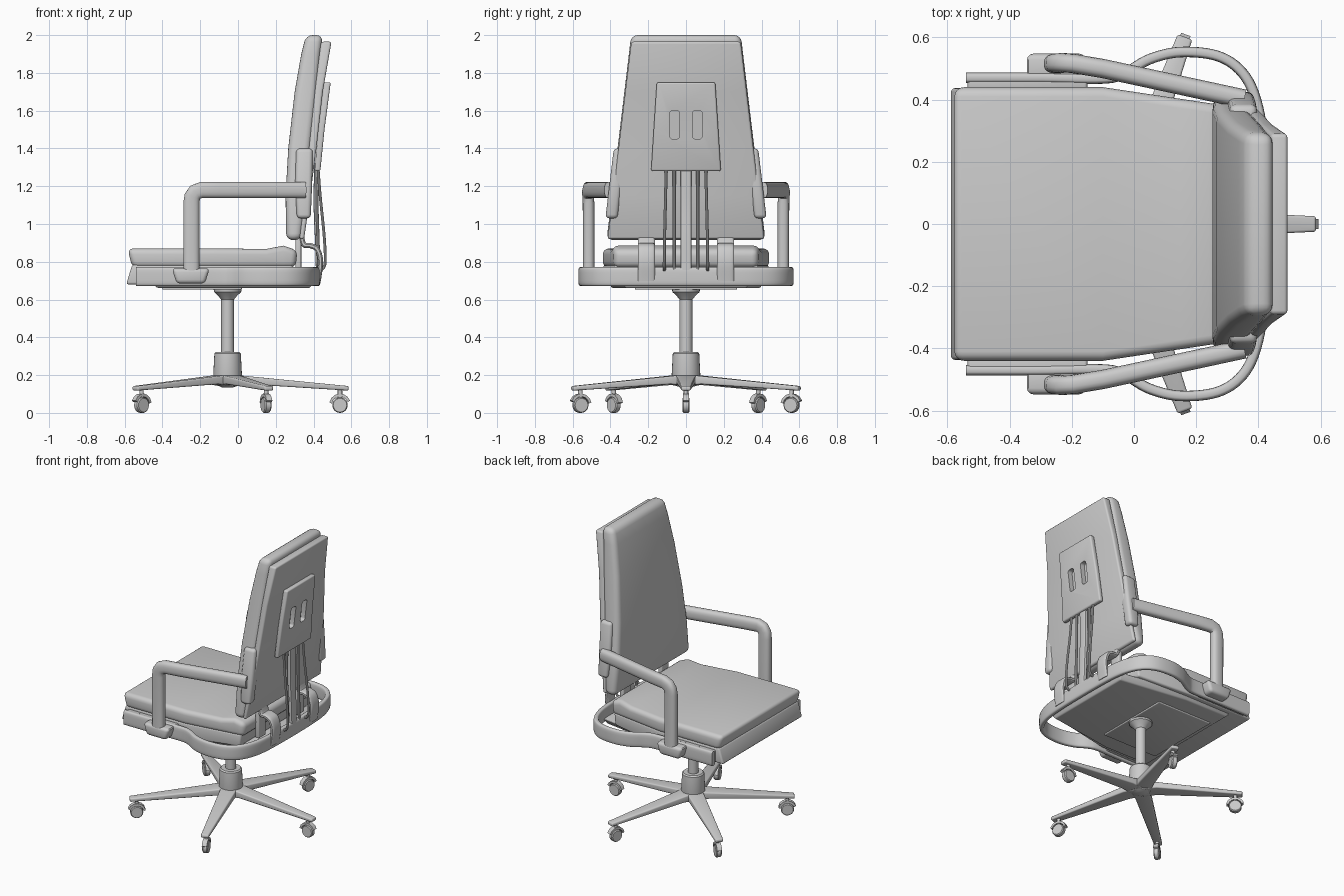
import bpy, bmesh, math
from mathutils import Vector, Matrix

if "Cube" in bpy.data.objects:
    bpy.data.objects.remove(bpy.data.objects["Cube"])

I = Matrix()


def finish(name, verts, faces, bevel=0, seg=3, mirror=False, m=I, cutters=(), angle=35):
    me = bpy.data.meshes.new(name)
    me.from_pydata([m @ Vector(v) for v in verts], [], faces)
    bm = bmesh.new()
    bm.from_mesh(me)
    bmesh.ops.recalc_face_normals(bm, faces=bm.faces)
    bm.to_mesh(me)
    bm.free()
    ob = bpy.data.objects.new(name, me)
    bpy.context.collection.objects.link(ob)
    if bevel:
        b = ob.modifiers.new("bevel", 'BEVEL')
        b.width, b.segments, b.limit_method = bevel, seg, 'ANGLE'
        b.angle_limit = math.radians(30)
    for c in cutters:
        d = ob.modifiers.new("cut", 'BOOLEAN')
        d.operation, d.object = 'DIFFERENCE', c
    if mirror:
        ob.modifiers.new("mirror", 'MIRROR').use_axis = (False, True, False)
    bpy.ops.object.select_all(action='DESELECT')
    ob.select_set(True)
    bpy.context.view_layer.objects.active = ob
    bpy.ops.object.convert(target='MESH')
    bpy.ops.object.shade_smooth_by_angle(angle=math.radians(angle))
    return ob


def slab(name, A, B, outer, inner=None, **kw):
    """Solid between two xz chains A and B, spanning y from inner to outer."""
    inner = inner or (lambda x, z: -outer(x, z))
    n = len(A)
    P = list(A) + list(B)
    verts = [(x, outer(x, z), z) for x, z in P] + [(x, inner(x, z), z) for x, z in P]
    faces = [(0, n, 3 * n, 2 * n), (n - 1, 2 * n - 1, 4 * n - 1, 3 * n - 1)]
    for i in range(n - 1):
        a, b, k = i, n + i, 2 * n
        faces += [(a, a + 1, b + 1, b), (a + k, a + 1 + k, b + 1 + k, b + k),
                  (a, a + 1, a + 1 + k, a + k), (b, b + 1, b + 1 + k, b + k)]
    return finish(name, verts, faces, **kw)


def box(name, x, y, z, **kw):
    return slab(name, [(x[0], z[1]), (x[1], z[1])], [(x[0], z[0]), (x[1], z[0])],
                lambda *_: y[1], lambda *_: y[0], **kw)


def loft(name, rings, **kw):
    n, r = len(rings[0]), len(rings)
    verts = [v for ring in rings for v in ring]
    faces = [(i * n + j, i * n + (j + 1) % n, (i + 1) * n + (j + 1) % n, (i + 1) * n + j)
             for i in range(r - 1) for j in range(n)]
    faces += [tuple(range(n)), tuple(range((r - 1) * n, r * n))]
    return finish(name, verts, faces, **kw)


def lathe(name, prof, n=28, **kw):
    return loft(name, [[(r * math.cos(t), r * math.sin(t), z)
                        for t in (2 * math.pi * j / n for j in range(n))] for r, z in prof], **kw)


def smooth(pts, k=6):
    """Catmull-Rom curve through the points."""
    p = [Vector(v) for v in pts]
    p = [2 * p[0] - p[1]] + p + [2 * p[-1] - p[-2]]
    out = []
    for i in range(1, len(p) - 2):
        a, b, c, d = p[i - 1:i + 3]
        for s in range(k):
            t = s / k
            out.append(0.5 * (2 * b + (c - a) * t + (2 * a - 5 * b + 4 * c - d) * t * t
                              + (3 * b - a - 3 * c + d) * t ** 3))
    return out + [p[-2]]


def sweep(name, pts, a, b, ref, n=16, power=1.0, **kw):
    """Rounded section (half sizes a, b) along a path; b lies near ref."""
    p = [Vector(v) for v in pts]
    rings = []
    for i, c in enumerate(p):
        t = (p[min(i + 1, len(p) - 1)] - p[max(i - 1, 0)]).normalized()
        side = t.cross(Vector(ref)).normalized()
        up = side.cross(t)
        ring = []
        for j in range(n):
            w = 2 * math.pi * (j + 0.5) / n
            cs, sn = math.cos(w), math.sin(w)
            ring.append(c + side * a * math.copysign(abs(cs) ** power, cs)
                        + up * b * math.copysign(abs(sn) ** power, sn))
        rings.append(ring)
    return loft(name, rings, **kw)


# Seat: cushion, flared lower cushion, pan and underside plate
seat_w = lambda x, z: 0.44 if x < -0.1 else 0.44 - 0.15 * (x + 0.1)
slab("seat_cushion",
     [(-.585, .87), (-.1, .87), (.15, .868), (.24, .885), (.315, .86)],
     [(-.56, .77), (-.1, .77), (.15, .77), (.24, .77), (.305, .77)], seat_w, bevel=.03, seg=4)
slab("seat_lower", [(-.56, .785), (-.1, .785), (.29, .785)],
     [(-.592, .68), (-.1, .68), (.28, .70)], lambda x, z: seat_w(x, z) - .003, bevel=.012)
slab("seat_pan", [(-.46, .70), (-.1, .70), (.40, .70)], [(-.43, .662), (-.1, .660), (.38, .660)],
     lambda x, z: seat_w(x, z) - .02 - (.03 if z < .68 else 0), bevel=.008)
box("underside_plate", (-.40, .02), (-.27, .27), (.652, .67), bevel=.005)

# Backrest: cushion and rear shell
back_w = lambda x, z: .42 - .12 * (z - .92)
slab("back_cushion",
     [(.255, .915), (.252, 1.15), (.266, 1.4), (.300, 1.7), (.335, 1.9), (.36, 2.0)],
     [(.335, .915), (.365, 1.15), (.385, 1.4), (.418, 1.7), (.437, 1.9), (.45, 2.0)],
     back_w, bevel=.035, seg=4)
slab("back_shell",
     [(.325, .92), (.35, 1.15), (.375, 1.4), (.405, 1.7), (.44, 1.965)],
     [(.35, .92), (.383, 1.15), (.415, 1.4), (.449, 1.7), (.495, 1.965)],
     lambda x, z: back_w(x, z) - .005, bevel=.012)

# Lumbar plate with two slots
cutters = [box("slot_cutter", (.40, .6), (s * .06 - .026, s * .06 + .026), (1.45, 1.60), bevel=.015)
           for s in (-1, 1)]
plate_w = lambda x, z: .185 - .064 * (z - 1.28)
slab("lumbar_plate", [(.405, 1.28), (.425, 1.5), (.455, 1.75)],
     [(.436, 1.28), (.458, 1.5), (.491, 1.75)], plate_w, bevel=.01, cutters=cutters)
for c in cutters:
    bpy.data.objects.remove(c)

# Spine bar and spring rods below the plate
sweep("spine_bar", smooth([(.415, 0, 1.32), (.412, 0, 1.1), (.42, 0, .9), (.425, 0, .72)]),
      .012, .03, (0, 1, 0), power=.5)
sweep("inner_rod", smooth([(.42, .062, 1.32), (.418, .062, 1.1), (.424, .062, .9), (.427, .062, .74)]),
      .009, .009, (0, 1, 0), n=10, mirror=True)
sweep("outer_rod", smooth([(.422, .105, 1.32), (.435, .108, 1.15), (.455, .113, .95),
                           (.462, .115, .81), (.45, .115, .765), (.42, .115, .755)]),
      .008, .008, (0, 1, 0), n=10, mirror=True)

# Frame band around the seat and its hooks to the backrest
half = [(-.54, .47), (-.3, .47), (-.1, .468), (-.03, .485), (.05, .53), (.15, .553), (.27, .54),
        (.35, .485), (.395, .39), (.415, .25)]
band = [(x, y, .722) for x, y in half] + [(.42, 0, .722)] + [(x, -y, .722) for x, y in half[::-1]]
sweep("frame_band", smooth(band), .017, .05, (0, 0, 1), n=20, power=.5)
sweep("back_hook", smooth([(.425, .21, .70), (.437, .21, .80), (.42, .21, .865), (.385, .21, .885),
                           (.35, .21, .89), (.335, .21, .935)]),
      .014, .045, (0, 1, 0), power=.5, mirror=True)
box("hook_stay", (.305, .335), (.17, .25), (.72, .94), bevel=.008, mirror=True)

# Armrests, their clamps and the pads on the backrest
sweep("armrest", [(-.247, .515, .70), (-.247, .516, 1.11), (-.242, .518, 1.145), (-.227, .519, 1.168),
                  (-.195, .516, 1.18), (-.10, .50, 1.18), (.355, .402, 1.18)],
      .043, .031, (0, 1, 0), n=20, power=.75, mirror=True)
slab("arm_clamp", [(-.35, .765), (-.15, .765)], [(-.325, .685), (-.175, .685)],
     lambda *_: .548, lambda *_: .455, bevel=.02, mirror=True)
box("front_mount", (-.535, -.15), (.43, .482), (.685, .768), bevel=.01, mirror=True)
slab("arm_pad", [(.312, 1.03), (.302, 1.2), (.308, 1.4)], [(.385, 1.03), (.392, 1.2), (.396, 1.4)],
     lambda x, z: back_w(x, z) + .02, lambda x, z: back_w(x, z) - .045, bevel=.02, mirror=True)

# Column and hub
centre = Matrix.Translation((-.055, 0, 0))
lathe("gas_column", [(.034, .30), (.034, .62)], m=centre)
lathe("column_flange", [(.034, .60), (.05, .62), (.072, .64), (.075, .665)], m=centre)
lathe("base_hub", [(.03, .135), (.065, .15), (.076, .20), (.070, .315), (.062, .323)], m=centre)

# Five legs, each with a caster
for i, deg in enumerate((0, 70, 140, 220, 290)):
    m = centre @ Matrix.Rotation(math.radians(deg), 4, 'Z')
    slab(f"base_leg_{i}", [(0, .205), (.10, .195), (.64, .142)], [(0, .14), (.10, .152), (.64, .118)],
         lambda x, z: .055 - .047 * x, bevel=.008, m=m)
    c = m @ Matrix.Translation((.595, 0, 0))
    lathe(f"caster_stem_{i}", [(.012, .06), (.012, .125)], n=12, m=c)
    axle = c @ Matrix.Translation((0, 0, .041)) @ Matrix.Rotation(math.pi / 2, 4, 'X')
    lathe(f"caster_wheel_{i}", [(.02, -.018), (.036, -.018), (.041, -.012), (.041, .012),
                                (.036, .018), (.02, .018)], n=24, m=axle)
    arc = [math.radians(t) for t in range(20, 171, 25)]
    slab(f"caster_hood_{i}", [(.057 * math.cos(t), .045 + .057 * math.sin(t)) for t in arc],
         [(.044 * math.cos(t), .042 + .044 * math.sin(t)) for t in arc],
         lambda *_: .016, m=c)
